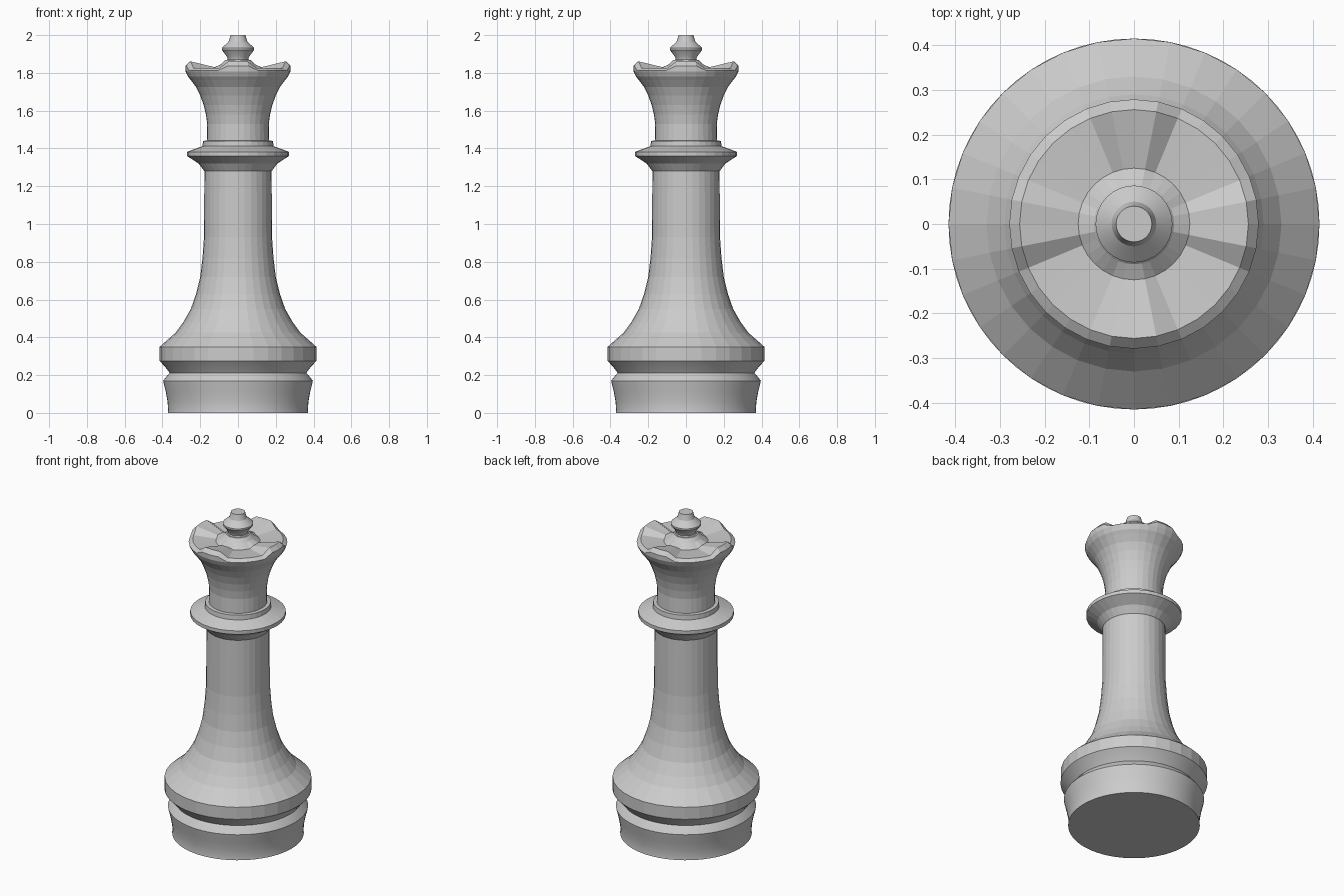
import bpy, bmesh, math

if "Cube" in bpy.data.objects:
    bpy.data.objects.remove(bpy.data.objects["Cube"])


def lathe(name, profile, segments=32, smooth=None, height=None):
    """Revolve (radius, z) points; height(i, k, z) may alter z of ring i at segment k."""
    bm = bmesh.new()
    rings = []
    for i, (r, z) in enumerate(profile):
        ring = []
        for k in range(segments):
            a = 2 * math.pi * k / segments
            zz = height(i, k, z) if height else z
            ring.append(bm.verts.new((r * math.cos(a), r * math.sin(a), zz)))
        rings.append(ring)
    for a, b in zip(rings, rings[1:]):
        for k in range(segments):
            n = (k + 1) % segments
            bm.faces.new((a[k], a[n], b[n], b[k]))
    # end caps
    bm.faces.new(rings[0][::-1])
    bm.faces.new(rings[-1])
    bmesh.ops.recalc_face_normals(bm, faces=bm.faces)
    mesh = bpy.data.meshes.new(name)
    bm.to_mesh(mesh)
    bm.free()
    obj = bpy.data.objects.new(name, mesh)
    bpy.context.collection.objects.link(obj)
    if smooth:
        bpy.ops.object.select_all(action='DESELECT')
        obj.select_set(True)
        bpy.context.view_layer.objects.active = obj
        bpy.ops.object.shade_smooth_by_angle(angle=math.radians(smooth))
    return obj


# Smooth foot with a groove under the skirt
lathe("foot", [(0.372, 0), (0.37, 0.015), (0.373, 0.06), (0.382, 0.11), (0.392, 0.15),
               (0.396, 0.17), (0.385, 0.185), (0.362, 0.212), (0.385, 0.243),
               (0.415, 0.275)], 64, smooth=40)

# Faceted skirt and column
lathe("column", [(0.415, 0.275), (0.415, 0.35), (0.33, 0.425), (0.29, 0.48), (0.25, 0.55),
                 (0.222, 0.63), (0.2, 0.72), (0.188, 0.82), (0.18, 0.93), (0.178, 1.28)])

# Collar
lathe("collar", [(0.178, 1.28), (0.208, 1.32), (0.27, 1.36), (0.27, 1.382),
                 (0.188, 1.412), (0.185, 1.44), (0.165, 1.442)])

# Flared head with four raised teeth around a shallow bowl
RIM, LIP, BOWL = 9, 10, 11
LIFT = {RIM: 0.025, LIP: 0.034, BOWL: 0.012}


def crown_height(i, k, z):
    on_tooth = (k + 1) % 8 <= 2   # the axis segment and one on each side
    return z + (LIFT.get(i, 0) if on_tooth else 0)


lathe("crown", [(0.165, 1.44), (0.163, 1.53), (0.17, 1.58), (0.182, 1.63), (0.2, 1.68),
                (0.222, 1.725), (0.25, 1.762), (0.265, 1.78), (0.278, 1.808),
                (0.279, 1.812), (0.256, 1.827), (0.125, 1.818), (0.09, 1.845),
                (0.068, 1.867)], height=crown_height)

# Finial
lathe("finial", [(0.068, 1.86), (0.055, 1.872), (0.058, 1.885), (0.086, 1.922), (0.086, 1.932),
                 (0.05, 1.965), (0.045, 1.98), (0.04, 2.0)], smooth=25)
